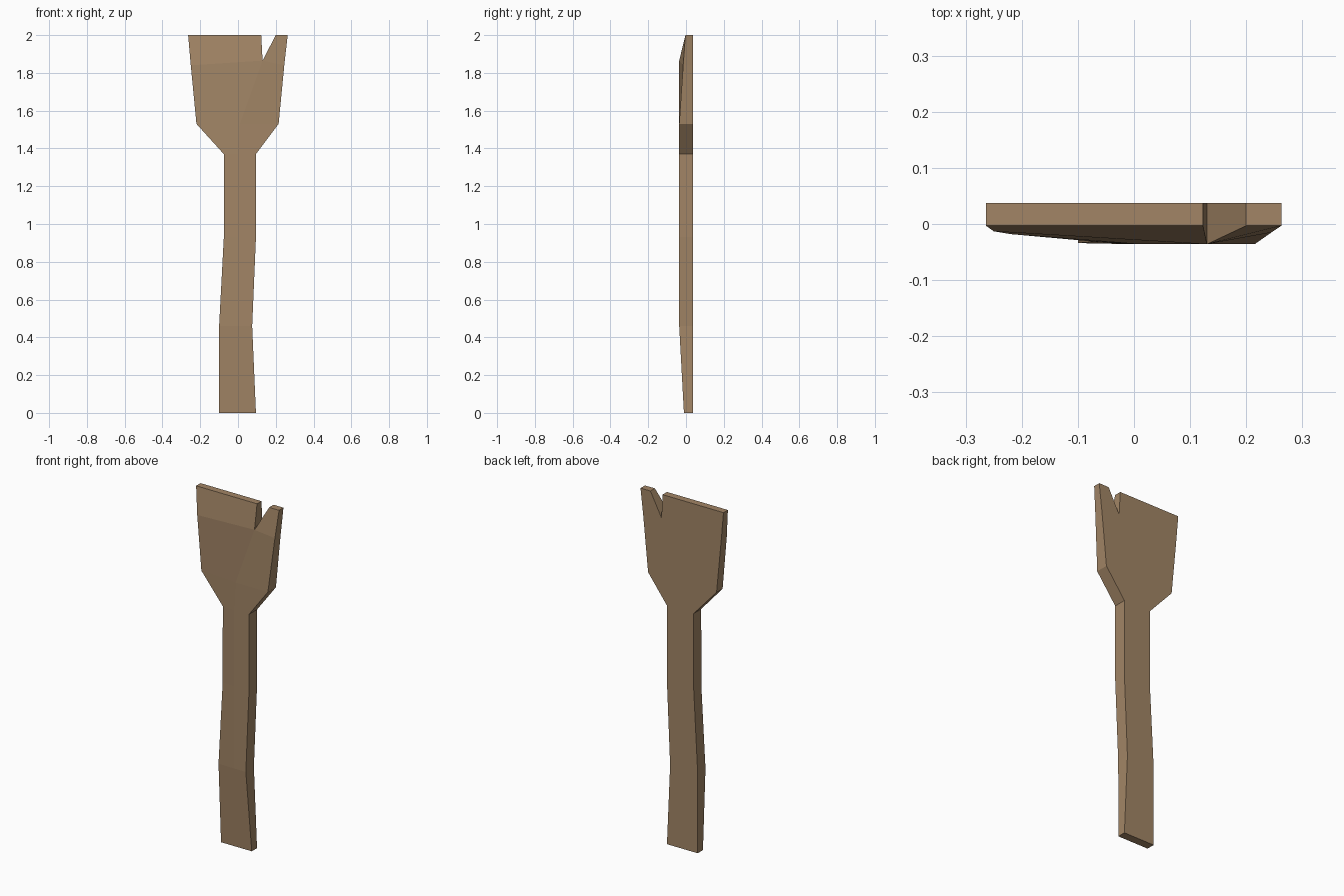
import bpy, bmesh

if "Cube" in bpy.data.objects:
    bpy.data.objects.remove(bpy.data.objects["Cube"])

BACK = 0.037

wood = bpy.data.materials.new("worn wood")
wood.diffuse_color = (0.36, 0.235, 0.132, 1)
wood.use_nodes = True
wood.node_tree.nodes["Principled BSDF"].inputs["Base Color"].default_value = wood.diffuse_color

bm = bmesh.new()


def point(x, z, y):
    return bm.verts.new((x, y, z))


# handle and neck: rows of left, ridge and right (x, front y) going up
rows = []
for z, left, ridge, right in [
    (0.00, (-0.10, -0.011), (0.00, -0.011), (0.095, -0.011)),
    (0.46, (-0.10, -0.034), (0.00, -0.036), (0.075, -0.036)),
    (0.93, (-0.075, -0.032), (0.00, -0.036), (0.095, -0.036)),
    (1.37, (-0.075, -0.031), (0.00, -0.036), (0.095, -0.036)),
    (1.53, (-0.22, -0.018), (0.01, -0.036), (0.215, -0.036)),
]:
    rows.append([point(x, z, y) for x, y in (left, ridge, right)])
for low, high in zip(rows, rows[1:]):
    for i in range(2):
        bm.faces.new((low[i], low[i + 1], high[i + 1], high[i]))

# split blade: the ridge runs to the bottom of the notch
left, ridge, right = rows[-1]
notch = point(0.13, 1.865, -0.036)
side_l = point(-0.25, 1.84, -0.013)
side_r = point(0.245, 1.84, -0.015)
top = [point(x, 2.0, -0.003) for x in (-0.264, 0.123, 0.20, 0.263)]
for face in [
    (left, ridge, notch, side_l),
    (side_l, notch, top[1], top[0]),
    (ridge, right, side_r, notch),
    (notch, side_r, top[3], top[2]),
]:
    bm.faces.new(face)

# thickness back to a flat rear face
new = bmesh.ops.extrude_face_region(bm, geom=bm.faces[:], use_keep_orig=True)
for v in new["geom"]:
    if isinstance(v, bmesh.types.BMVert):
        v.co.y = BACK
bmesh.ops.recalc_face_normals(bm, faces=bm.faces[:])

mesh = bpy.data.meshes.new("broken_plank")
bm.to_mesh(mesh)
bm.free()
mesh.materials.append(wood)
plank = bpy.data.objects.new("broken_plank", mesh)
bpy.context.collection.objects.link(plank)
